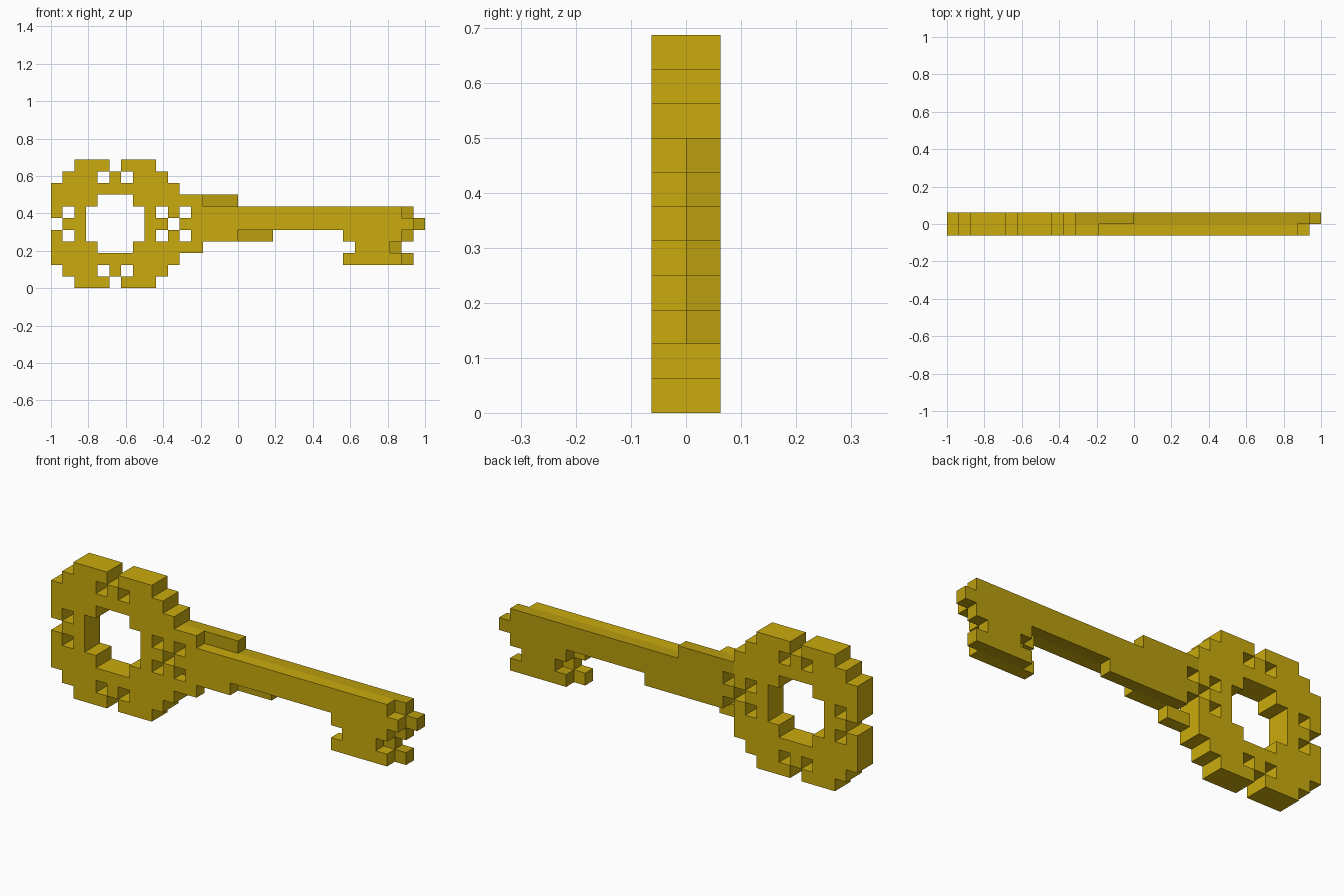
import bpy, bmesh

if "Cube" in bpy.data.objects:
    bpy.data.objects.remove(bpy.data.objects["Cube"])

V = 1 / 16          # block size
FRONT, BACK = 0, 1  # the two block layers (y = -V..0 and 0..V)


def material(name, rgb):
    m = bpy.data.materials.new(name)
    m.diffuse_color = (*rgb, 1)
    m.use_nodes = True
    m.node_tree.nodes["Principled BSDF"].inputs["Base Color"].default_value = m.diffuse_color
    return m


gold = material("gold", (0.59, 0.41, 0.004))
dark_gold = material("dark gold", (0.49, 0.34, 0.004))


def bars(layer, runs):
    """Blocks from (row, first column, last column) runs."""
    return {(c, layer, r) for r, a, b in runs for c in range(a, b + 1)}


# ring-shaped head, mirrored both ways from one quarter: {row offset: column offsets}
quarter = {0: (3, 4), 1: (3, 5), 2: (2, 3, 4, 5), 3: (0, 1, 2, 3, 4, 5),
           4: (0, 2, 3, 4), 5: (1, 2, 3)}
head = {(5 + sx * dx, layer, 5 + sz * dz)
        for dz, cols in quarter.items() for dx in cols
        for sx in (-1, 1) for sz in (-1, 1) for layer in (FRONT, BACK)}

# stem with collar, and the teeth; the darker back layer is shifted along the key
parts = {
    "head": (head, gold),
    "front_stem": (bars(FRONT, [(7, 11, 12), (6, 12, 29), (5, 11, 30),
                                (4, 12, 15), (3, 11, 12)]), gold),
    "front_teeth": (bars(FRONT, [(4, 25, 29), (3, 26, 28), (2, 25, 29)]), gold),
    "back_stem": (bars(BACK, [(7, 11, 15), (6, 12, 30), (5, 11, 31), (4, 12, 18)]), dark_gold),
    "back_teeth": (bars(BACK, [(4, 26, 30), (3, 27, 29), (2, 26, 30)]), dark_gold),
}
solid = set().union(*(cells for cells, _ in parts.values()))


def build(name, cells, mat):
    """Make the outer faces of a set of blocks."""
    bm = bmesh.new()
    for cell in sorted(cells):
        for axis in range(3):
            for side in (0, 1):
                near = list(cell)
                near[axis] += 2 * side - 1
                if tuple(near) in solid:
                    continue
                u, w = (axis + 1) % 3, (axis + 2) % 3
                corners = []
                for du, dw in ((0, 0), (1, 0), (1, 1), (0, 1)):
                    p = list(cell)
                    p[axis] += side
                    p[u] += du
                    p[w] += dw
                    corners.append(bm.verts.new(((p[0] - 16) * V, (p[1] - 1) * V, p[2] * V)))
                bm.faces.new(corners if side else corners[::-1])
    bmesh.ops.remove_doubles(bm, verts=bm.verts, dist=1e-4)
    mesh = bpy.data.meshes.new(name)
    bm.to_mesh(mesh)
    bm.free()
    mesh.materials.append(mat)
    bpy.context.collection.objects.link(bpy.data.objects.new(name, mesh))


for name, (cells, mat) in parts.items():
    build(name, cells, mat)
